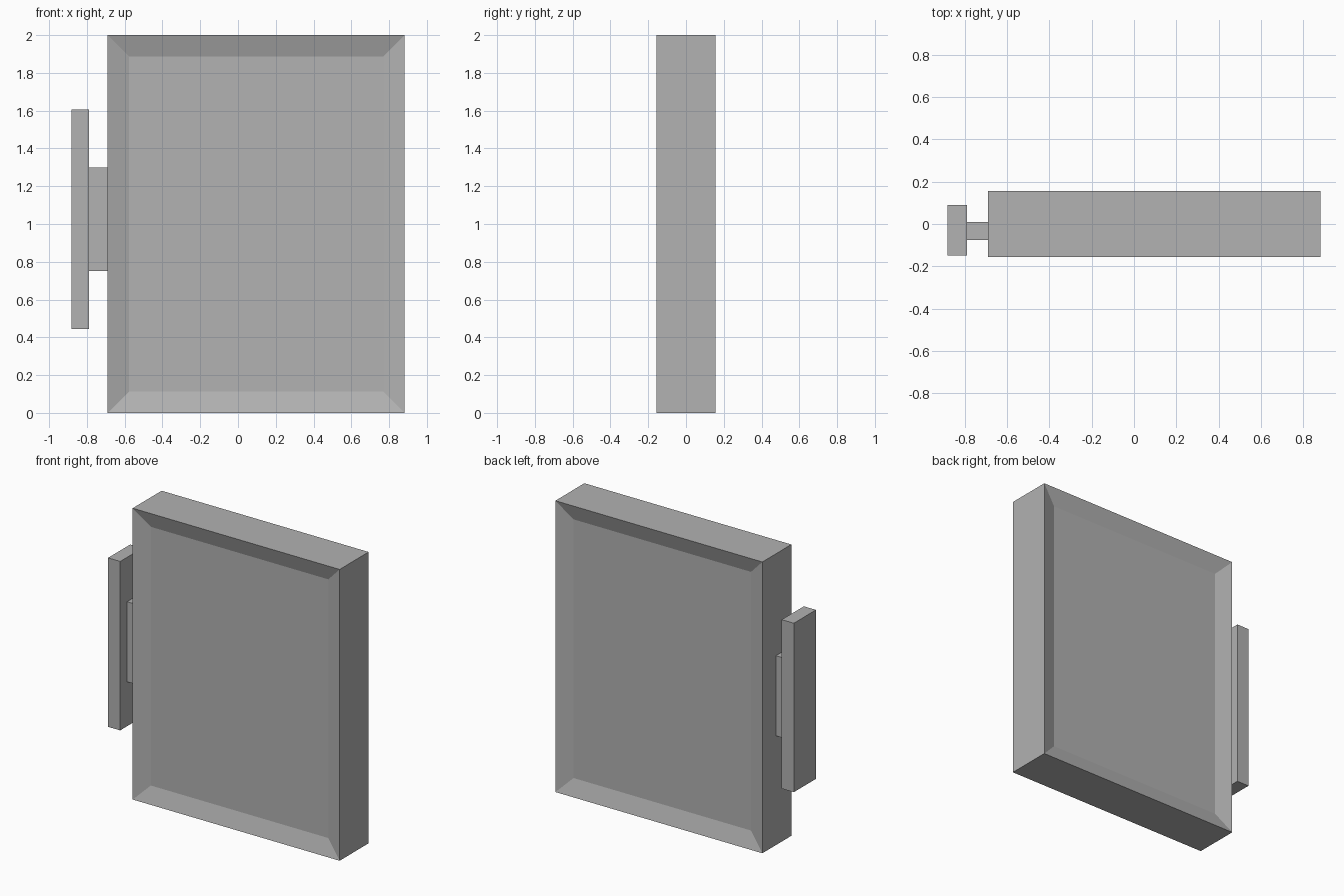
import bpy
import bmesh
from mathutils import Vector

if "Cube" in bpy.data.objects:
    bpy.data.objects.remove(bpy.data.objects["Cube"], do_unlink=True)

# Single grey material
grey = bpy.data.materials.new("plain_grey")
grey.use_nodes = True
grey.diffuse_color = (0.445, 0.445, 0.445, 1)
grey.node_tree.nodes["Principled BSDF"].inputs["Base Color"].default_value = grey.diffuse_color


def box(name, low, high, rim=0, recess=0):
    """Box between two corners; a rim sinks a panel into the front and back."""
    low, high = Vector(low), Vector(high)
    size = high - low
    bm = bmesh.new()
    bmesh.ops.create_cube(bm, size=1)
    bmesh.ops.scale(bm, vec=size, verts=bm.verts)
    if rim:
        bm.normal_update()
        sides = [f for f in bm.faces if abs(f.normal.y) > 0.9]
        bmesh.ops.inset_individual(bm, faces=sides, thickness=rim, use_even_offset=True)
        for f in sides:
            inward = f.normal * -recess
            bmesh.ops.translate(bm, vec=inward, verts=f.verts)
    mesh = bpy.data.meshes.new(name)
    bm.to_mesh(mesh)
    bm.free()
    mesh.materials.append(grey)
    obj = bpy.data.objects.new(name, mesh)
    obj.location = (low + high) / 2
    bpy.context.collection.objects.link(obj)
    return obj


# Slab with a recessed panel on both broad sides
box("framed_panel", (-0.69, -0.157, 0), (0.882, 0.157, 2), rim=0.112, recess=0.037)

# Side handle: short stem and upright grip plate
box("handle_stem", (-0.79, -0.075, 0.75), (-0.69, 0.01, 1.3))
box("handle_grip", (-0.882, -0.15, 0.445), (-0.79, 0.09, 1.605))
